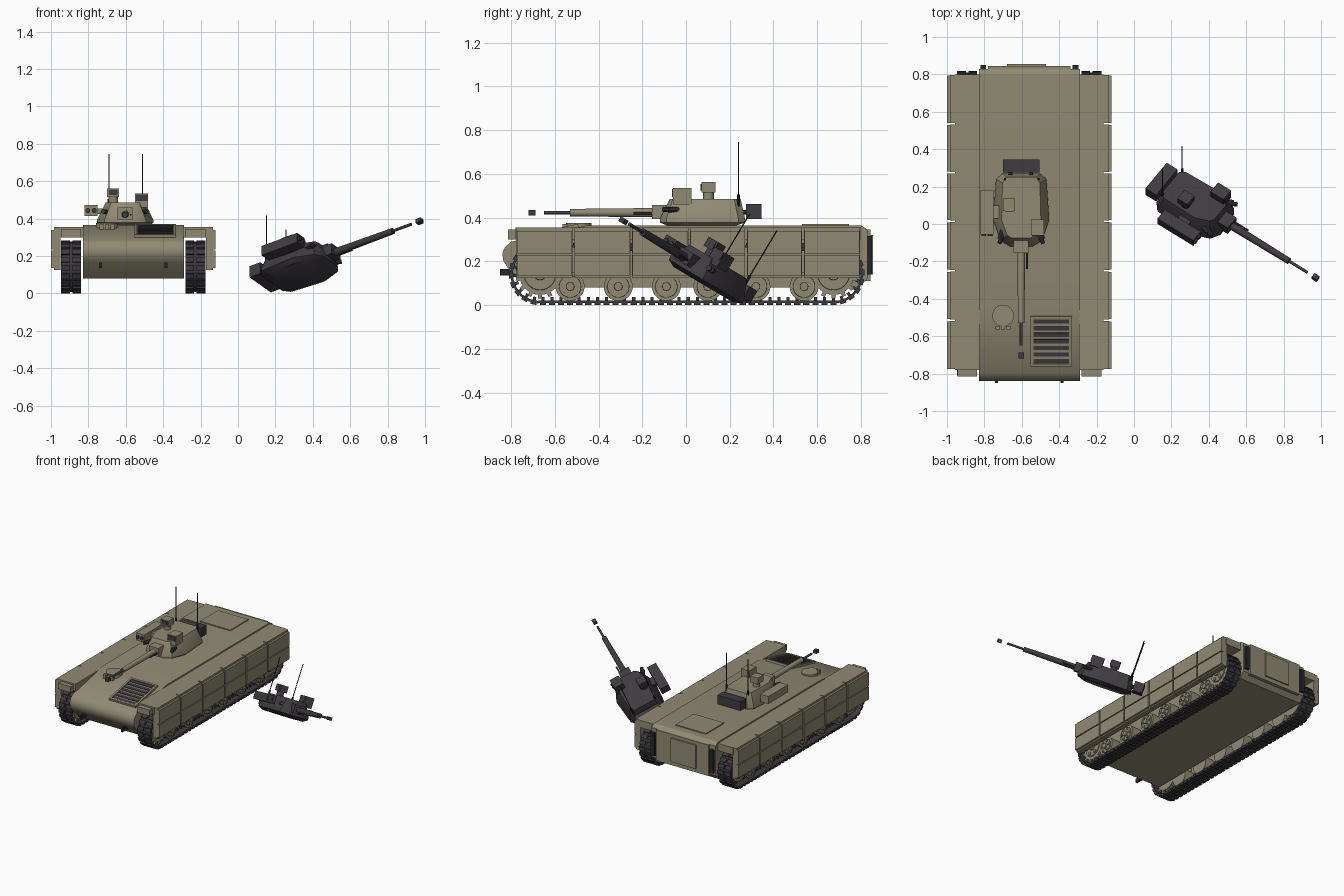
import bpy, bmesh, math
from mathutils import Matrix, Vector

if "Cube" in bpy.data.objects:
    bpy.data.objects.remove(bpy.data.objects["Cube"])


def material(name, colour):
    m = bpy.data.materials.new(name)
    m.use_nodes = True
    m.diffuse_color = (*colour, 1)
    m.node_tree.nodes["Principled BSDF"].inputs["Base Color"].default_value = (*colour, 1)
    return m


OLIVE = material("olive paint", (0.28, 0.255, 0.175))
TRACK = material("track metal", (0.045, 0.041, 0.047))
BURNT = material("burnt steel", (0.05, 0.044, 0.052))
BLACK = material("black fittings", (0.02, 0.019, 0.022))
CX = -0.56   # centre line of the vehicle
GX = -0.603  # centre line of the turret and gun


def box(bm, x, y, z, m=Matrix()):
    """Box from (low, high) pairs."""
    mid = Vector([(a + b) / 2 for a, b in (x, y, z)])
    size = [abs(b - a) for a, b in (x, y, z)]
    bmesh.ops.create_cube(bm, size=1, matrix=m @ Matrix.Translation(mid) @ Matrix.Diagonal((*size, 1)))


def rod(bm, p, q, r, sides=16, r2=None):
    p, q = Vector(p), Vector(q)
    d = q - p
    m = Matrix.Translation((p + q) / 2) @ d.to_track_quat('Z', 'Y').to_matrix().to_4x4()
    bmesh.ops.create_cone(bm, cap_ends=True, segments=sides, radius1=r,
                          radius2=r if r2 is None else r2, depth=d.length, matrix=m)


def loft(bm, rings):
    """Skin between rings of equal point count, capped at both ends."""
    vs = [[bm.verts.new(p) for p in ring] for ring in rings]
    n = len(vs[0])
    for a, b in zip(vs, vs[1:]):
        for i in range(n):
            bm.faces.new((a[i], a[(i + 1) % n], b[(i + 1) % n], b[i]))
    bm.faces.new(vs[0][::-1])
    bm.faces.new(vs[-1])


def finish(bm, name, mat, m=None):
    if m:
        bm.transform(m)
    bmesh.ops.recalc_face_normals(bm, faces=bm.faces)
    me = bpy.data.meshes.new(name)
    bm.to_mesh(me)
    bm.free()
    me.materials.append(mat)
    me.shade_smooth()
    me.set_sharp_from_angle(angle=math.radians(32))
    ob = bpy.data.objects.new(name, me)
    bpy.context.collection.objects.link(ob)


def part(name, mat, boxes=(), rods=(), m=None):
    bm = bmesh.new()
    for b in boxes:
        box(bm, *b)
    for r in rods:
        rod(bm, *r)
    finish(bm, name, mat, m)


def around(x0, x1, side):
    """Span at a distance from the centre line, on either side."""
    return (CX + side * x0, CX + side * x1)


# Hull: side profile swept across the width
profile = [(-0.72, 0.08), (-0.81, 0.165), (-0.835, 0.2), (-0.84, 0.235), (-0.828, 0.265), (-0.80, 0.29),
           (-0.45, 0.365), (0.80, 0.365), (0.83, 0.345), (0.83, 0.12), (0.79, 0.08)]
bm = bmesh.new()
loft(bm, [[(CX + s * 0.27, y, z) for y, z in profile] for s in (-1, 1)])
finish(bm, "hull", OLIVE)

# Deck fittings
part("rear_deck_hatch", OLIVE, [((-0.69, -0.435), (0.53, 0.745), (0.36, 0.372))])
part("driver_hatch", OLIVE, rods=[((-0.70, -0.49, 0.34), (-0.70, -0.49, 0.376), 0.058, 32)])
part("driver_periscopes", OLIVE,
     [((x - 0.011, x + 0.011), (-0.565, -0.545), (0.33, 0.372)) for x in (-0.73, -0.70, -0.67)])
slope = Matrix.Translation((-0.4425, -0.625, 0.3275)) @ Matrix.Rotation(math.atan(0.214), 4, 'X')
part("grille_frame", OLIVE, [((-0.112, 0.112), (-0.137, 0.137), (-0.01, 0.009)),
                             ((-0.112, -0.098), (-0.137, 0.137), (0, 0.016)),
                             ((0.098, 0.112), (-0.137, 0.137), (0, 0.016)),
                             ((-0.112, 0.112), (0.123, 0.137), (0, 0.016)),
                             ((-0.112, 0.112), (-0.137, -0.123), (0, 0.016))], m=slope)
part("grille_slats", BURNT, [((-0.094, 0.094), (y - 0.011, y + 0.011), (0.005, 0.013))
                             for y in [-0.108 + i * 0.036 for i in range(7)]], m=slope)

# Rear plate, door and edge fittings
part("rear_plate", OLIVE, [((-0.78, -0.34), (0.82, 0.845), (0.11, 0.345))])
part("rear_door", OLIVE, [((-0.68, -0.47), (0.84, 0.855), (0.14, 0.32))])
part("rear_edge_strips", BLACK, [(around(0.232, 0.262, s), (0.82, 0.85), (0.14, 0.315)) for s in (-1, 1)])
part("tow_hooks", BLACK, [((x - 0.007, x + 0.007), (-0.85, -0.79), (0.135, 0.165)) for x in (-0.735, -0.385)])

# Running gear, built once per side
FRONT, REAR, AXLE, R = -0.668, 0.675, 0.142, 0.128
STRAIGHT, ARC = REAR - FRONT, math.pi * R


def track_point(d):
    """Position and heading at a distance along the track loop."""
    if d < STRAIGHT:
        return REAR - d, AXLE - R, math.pi
    d -= STRAIGHT
    if d < ARC:
        a = -math.pi / 2 - d / R
        return FRONT + R * math.cos(a), AXLE + R * math.sin(a), a - math.pi / 2
    d -= ARC
    if d < STRAIGHT:
        return FRONT + d, AXLE + R, 0
    a = math.pi / 2 - (d - STRAIGHT) / R
    return REAR + R * math.cos(a), AXLE + R * math.sin(a), a - math.pi / 2


def wheel(bm, x, s, y, z, r):
    """Dished wheel with raised rim, hub and ring of bolts."""
    rod(bm, (x - s * 0.042, y, z), (x + s * 0.036, y, z), r, 28)
    rod(bm, (x, y, z), (x + s * 0.043, y, z), r * 0.84, 28, r * 0.76)
    rod(bm, (x, y, z), (x + s * 0.054, y, z), r * 0.36, 16, r * 0.28)
    for i in range(6):
        a = i * math.pi / 3
        c, d = y + r * 0.57 * math.cos(a), z + r * 0.57 * math.sin(a)
        rod(bm, (x, c, d), (x + s * 0.049, c, d), r * 0.13, 8)


LINKS = 84
seams = [-0.78, -0.515, -0.25, 0.015, 0.275, 0.535, 0.80]
for s, side in ((-1, "right"), (1, "left")):
    x = CX + s * 0.332
    bm = bmesh.new()
    pitch = 2 * (STRAIGHT + ARC) / LINKS
    for i in range(LINKS):
        y, z, a = track_point(i * pitch)
        m = Matrix.Translation((x, y, z)) @ Matrix.Rotation(a, 4, 'X')
        box(bm, (-0.053, 0.053), (-pitch * 0.52, pitch * 0.52), (-0.006, 0.005), m)
        for lo, hi in ((-0.053, -0.006), (0.006, 0.053)):
            box(bm, (lo, hi), (-pitch * 0.34, pitch * 0.34), (0, 0.014), m)
        box(bm, (-0.006, 0.006), (-0.007, 0.007), (-0.022, 0), m)
    finish(bm, side + "_track", TRACK)

    bm = bmesh.new()
    for y in (-0.53, -0.31, -0.09, 0.10, 0.32, 0.54):
        wheel(bm, x, s, y, 0.085, 0.066)
    finish(bm, side + "_road_wheels", OLIVE)
    bm = bmesh.new()
    for y in (FRONT, REAR):
        wheel(bm, x, s, y, AXLE, 0.095)
        for i in range(14):
            m = Matrix.Translation((x, y, AXLE)) @ Matrix.Rotation(i * math.tau / 14, 4, 'X')
            box(bm, (0.022, 0.036), (-0.009, 0.009), (0.08, 0.112), m)
    finish(bm, side + "_sprocket_and_idler", OLIVE)

    # Sponson, mudguards and segmented side skirt
    part(side + "_sponson", OLIVE, [(around(0.265, 0.398, s), (-0.78, 0.80), (0.3, 0.355)),
                                    (around(0.28, 0.385, s), (-0.815, -0.77), (0.30, 0.345))])
    skirt, plates = [], []
    for a, b in zip(seams, seams[1:]):
        skirt.append((around(0.388, 0.425, s), (a + 0.004, b - 0.004), (0.125, 0.355)))
        for lo, hi in ((0.135, 0.229), (0.236, 0.34)):
            plates.append((around(0.42, 0.44, s), (a + 0.006, b - 0.006), (lo, hi)))
    part(side + "_skirt", OLIVE, skirt)
    part(side + "_skirt_plates", OLIVE, plates)


def turret(prefix, paint, dark, m=None):
    """Complete turret; m moves it away from its place on the hull."""
    def ring(half, z):
        return [(GX + x, y, z) for x, y in half] + [(GX - x, y, z) for x, y in half[::-1]]
    base = [(0.10, 0.27), (0.135, 0.24), (0.15, 0.02), (0.11, -0.09), (0.06, -0.12)]
    top = [(0.08, 0.25), (0.10, 0.22), (0.105, 0.02), (0.075, -0.06), (0.05, -0.075)]
    foot = [(x * 0.85, 0.06 + (y - 0.06) * 0.75) for x, y in base]
    bm = bmesh.new()
    loft(bm, [ring(foot, 0.36), ring(base, 0.378), ring(base, 0.395), ring(top, 0.485)])
    finish(bm, prefix + "body", paint, m)

    part(prefix + "mantlet", paint, [((GX - 0.04, GX + 0.04), (-0.155, -0.06), (0.395, 0.458))], m=m)
    part(prefix + "gun_sleeve", paint,
         rods=[((GX, -0.15, 0.423), (GX, -0.53, 0.423), 0.021, 16, 0.017)], m=m)
    part(prefix + "gun_barrel", dark, [((GX - 0.014, GX + 0.014), (-0.72, -0.688), (0.41, 0.434))],
         [((GX, -0.52, 0.423), (GX, -0.65, 0.423), 0.008)], m)
    part(prefix + "coaxial_gun", dark, rods=[((GX + 0.03, -0.15, 0.42), (GX + 0.03, -0.24, 0.42), 0.005, 8)], m=m)
    part(prefix + "gunner_sight", paint, [((-0.55, -0.48), (-0.06, 0.025), (0.46, 0.535))], m=m)
    part(prefix + "commander_sight", paint, [((-0.70, -0.635), (0.07, 0.135), (0.515, 0.562))],
         [((-0.667, 0.103, 0.48), (-0.667, 0.103, 0.52), 0.025)], m)
    part(prefix + "sight_glass", dark, [((-0.545, -0.485), (-0.064, -0.058), (0.495, 0.53)),
                                        ((-0.69, -0.645), (0.066, 0.072), (0.525, 0.555))], m=m)
    part(prefix + "missile_box", paint, [((-0.82, -0.752), (-0.055, 0.18), (0.415, 0.472)),
                                         ((-0.76, -0.68), (0.03, 0.1), (0.425, 0.455))], m=m)
    part(prefix + "missile_tubes", dark,
         rods=[((x, -0.064, 0.443), (x, -0.05, 0.443), 0.013) for x in (-0.803, -0.769)], m=m)
    part(prefix + "smoke_launchers", dark,
         rods=[((GX + s * 0.095, y, 0.435), (GX + s * 0.118, y - 0.055, 0.438), 0.012, 10)
               for s in (-1, 1) for y in (-0.05, -0.025)], m=m)
    part(prefix + "rear_stowage_box", dark, [((-0.70, -0.505), (0.275, 0.345), (0.393, 0.462))],
         [((x, 0.25, 0.425), (x, 0.29, 0.425), 0.01, 8) for x in (-0.66, -0.55)], m)
    aerials = []
    for x in (-0.69, -0.51):
        aerials += [((x, 0.24, 0.45), (x, 0.24, 0.505), 0.007, 8), ((x, 0.24, 0.5), (x, 0.24, 0.745), 0.003, 6)]
    part(prefix + "antennas", BLACK, rods=aerials, m=m)


turret("turret_", OLIVE, BURNT)

# Blown-off turret lying tilted beside the hull
gun = Vector((0.813, -0.50, 0.30)).normalized()
up = Vector((0, 0.51, 0.86))
up = (up - gun * up.dot(gun)).normalized()
across = (-gun).cross(up)
spin = Matrix((across, -gun, up)).transposed().to_4x4()
turret("wreck_turret_", BURNT, BURNT,
       Matrix.Translation((0.205, 0.22, 0.155)) @ spin @ Matrix.Translation((0.60, -0.24, -0.485)))
